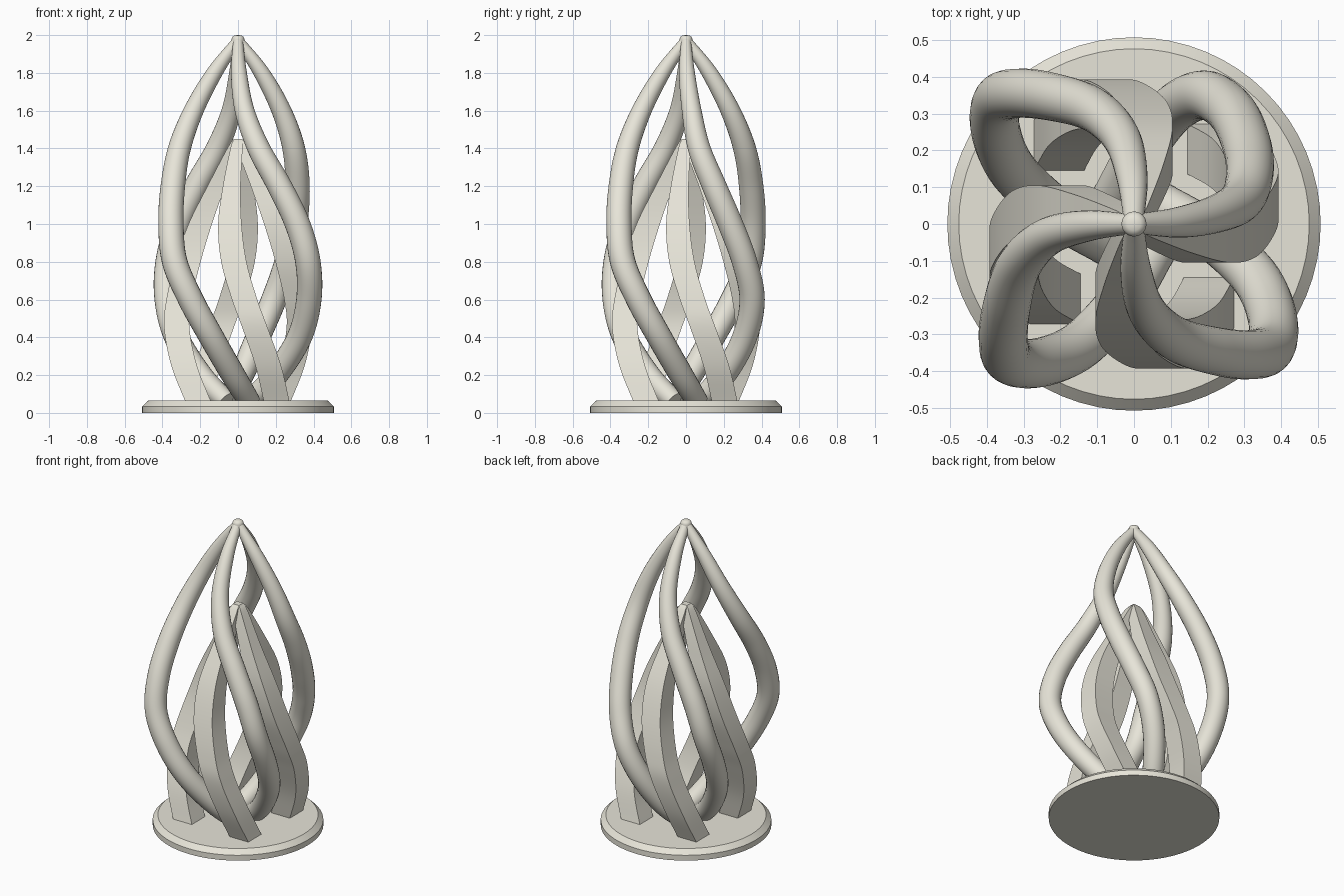
import bpy, bmesh, math
from mathutils import Vector, Matrix

if "Cube" in bpy.data.objects:
    bpy.data.objects.remove(bpy.data.objects["Cube"])

stone = bpy.data.materials.new("warm_stone")
stone.diffuse_color = (0.8, 0.78, 0.69, 1)
stone.use_nodes = True
stone.node_tree.nodes["Principled BSDF"].inputs["Base Color"].default_value = stone.diffuse_color


def spin(pts, quarter):
    m = Matrix.Rotation(quarter * math.pi / 2, 4, 'Z')
    return [m @ Vector(p) for p in pts]


def finish(name, bm, angle=30):
    bmesh.ops.recalc_face_normals(bm, faces=bm.faces)
    me = bpy.data.meshes.new(name)
    bm.to_mesh(me)
    bm.free()
    me.materials.append(stone)
    ob = bpy.data.objects.new(name, me)
    bpy.context.collection.objects.link(ob)
    bpy.ops.object.select_all(action='DESELECT')
    ob.select_set(True)
    bpy.context.view_layer.objects.active = ob
    bpy.ops.object.shade_smooth_by_angle(angle=math.radians(angle))
    return ob


def lathe(name, profile, sides=64, angle=30):
    bm = bmesh.new()
    vs = [bm.verts.new((r, 0, z)) for r, z in profile]
    es = [bm.edges.new(p) for p in zip(vs, vs[1:])]
    bmesh.ops.spin(bm, geom=vs + es, cent=(0, 0, 0), axis=(0, 0, 1),
                   angle=2 * math.pi, steps=sides)
    bmesh.ops.remove_doubles(bm, verts=bm.verts, dist=1e-5)
    return finish(name, bm, angle)


def smooth_path(vals, steps=8):
    # Catmull-Rom interpolation of any-length vectors
    v = [Vector(p) for p in vals]
    v = [2 * v[0] - v[1]] + v + [2 * v[-1] - v[-2]]
    out = []
    for i in range(1, len(v) - 2):
        a, b, c, d = v[i - 1:i + 3]
        for k in range(steps):
            t = k / steps
            out.append(0.5 * (2 * b + (c - a) * t + (2 * a - 5 * b + 4 * c - d) * t * t
                              + (3 * b - a - 3 * c + d) * t ** 3))
    return out + [v[-2]]


def loft(name, rings):
    bm = bmesh.new()
    loops = [[bm.verts.new(p) for p in r] for r in rings]
    n = len(loops[0])
    for lo, hi in zip(loops, loops[1:]):
        for i in range(n):
            bm.faces.new((lo[i], lo[(i + 1) % n], hi[(i + 1) % n], hi[i]))
    bm.faces.new(loops[0])
    bm.faces.new(loops[-1])
    return finish(name, bm, 40)


def tube(name, pts, radii, sides=24):
    path = smooth_path([(*p, r) for p, r in zip(pts, radii)])
    rings = []
    for i, p in enumerate(path):
        t = (path[min(i + 1, len(path) - 1)] - path[max(i - 1, 0)]).to_3d().normalized()
        if i == 0:
            u = t.cross(Vector((0, 1, 0)))
        u = (u - t * u.dot(t)).normalized()
        w = t.cross(u)
        rings.append([p.to_3d() + p[3] * (u * math.cos(a) + w * math.sin(a))
                      for a in (2 * math.pi * k / sides for k in range(sides))])
    loft(name, rings)


# base disc with bevelled rim
lathe("base", [(0, 0), (.507, 0), (.507, .035), (.476, .065), (0, .065)])

# small rounded cap at the tip
lathe("tip_cap", [(0, 1.955), (.034, 1.965), (.034, 1.98), (.029, 1.991),
                  (.018, 1.998), (0, 2.0)], 24, 50)

# outer round tubes; the back right one bulges less
zs = [1.975, 1.8, 1.6, 1.4, 1.2, 1.0, .8, .6, .4, .2, .06]
radii = [.026, .042, .052, .06, .065, .067, .067, .067, .066, .064, .058]
wide = [(0, 0), (.005, -.125), (.035, -.235), (.11, -.31), (.22, -.345), (.315, -.355),
        (.37, -.335), (.375, -.25), (.325, -.14), (.20, -.025), (.065, .06)]
slim = [(0, 0), (.005, -.125), (.03, -.23), (.07, -.295), (.15, -.315), (.235, -.30),
        (.31, -.26), (.35, -.19), (.31, -.105), (.20, -.02), (.065, .06)]
for q, side in enumerate(["front_right", "back_right", "back_left", "front_left"]):
    plan = slim if q == 1 else wide
    tube("outer_tube_" + side, spin([(x, y, z) for (x, y), z in zip(plan, zs)], q), radii)

# inner square ribs: x, y, z, half width
rib = [(.207, -.207, .05, .068), (.16, -.285, .25, .068), (.09, -.324, .45, .067),
       (.035, -.312, .6, .067), (-.022, -.265, .8, .067), (-.043, -.2, 1.0, .062),
       (-.033, -.115, 1.2, .047), (-.008, -.025, 1.4, .032), (0, 0, 1.45, .022)]
rings = [[(x + a * h, y + b * h, z) for a, b in ((-1, -1), (1, -1), (1, 1), (-1, 1))]
         for x, y, z, h in smooth_path(rib)]
for q, side in enumerate(["front", "right", "back", "left"]):
    loft("inner_rib_" + side, [spin(r, q) for r in rings])
